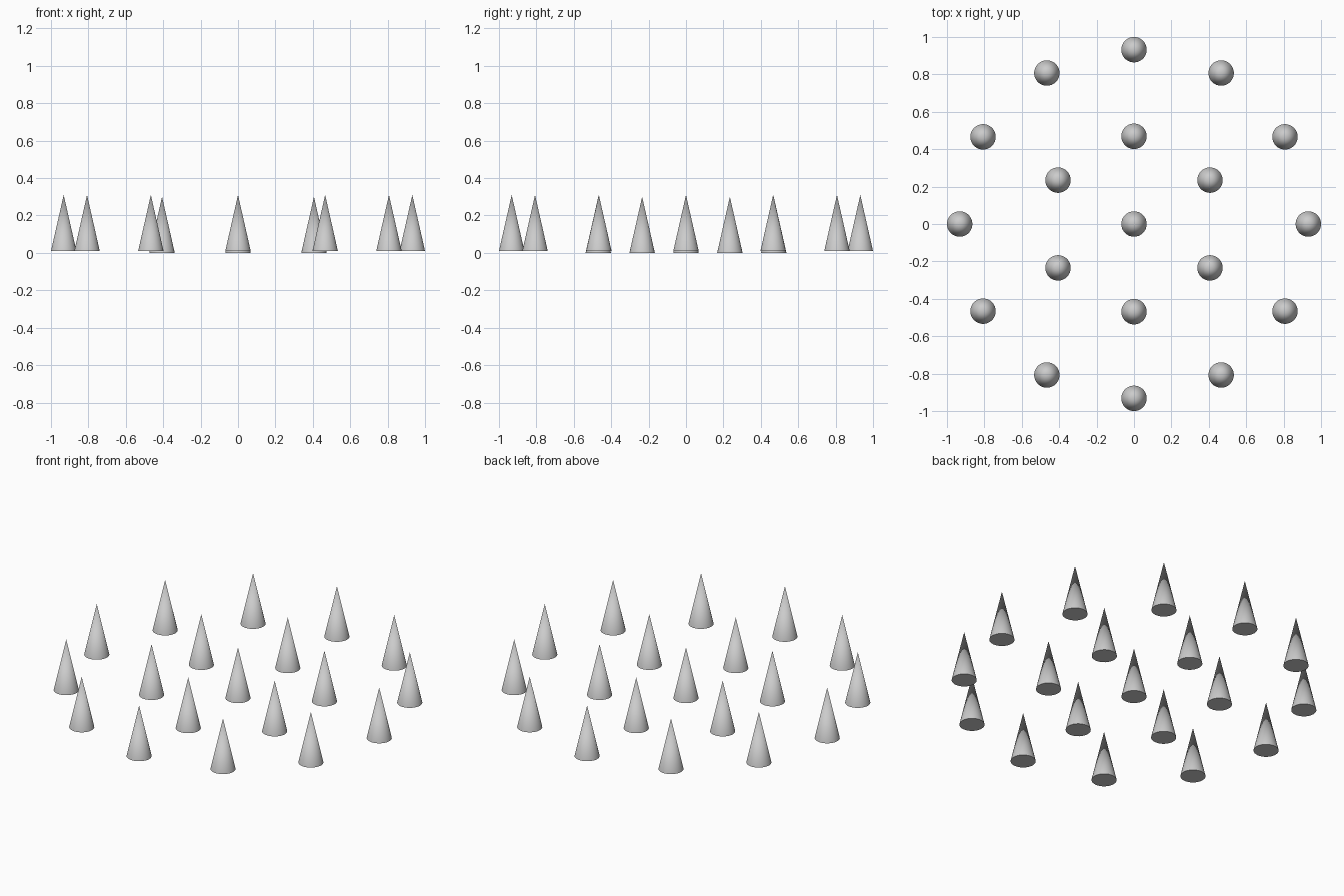
import bpy
from math import cos, sin, radians

if "Cube" in bpy.data.objects:
    bpy.data.objects.remove(bpy.data.objects["Cube"])

RADIUS, HEIGHT = 0.068, 0.30


def spike(name, x, y, base_z):
    bpy.ops.mesh.primitive_cone_add(vertices=32, radius1=RADIUS, radius2=0, depth=HEIGHT,
                                    location=(x, y, base_z + HEIGHT / 2))
    bpy.context.object.name = name
    bpy.ops.object.shade_smooth_by_angle(angle=radians(40))


def ring(name, count, radius, start, base_z):
    for i in range(count):
        a = radians(start + 360 * i / count)
        spike(f"{name}_{i + 1}", radius * cos(a), radius * sin(a), base_z)


# Centre cone
spike("centre_cone", 0, 0, 0.0)
# Inner ring of six
ring("inner_cone", 6, 0.469, 30, 0.0)
# Outer ring of twelve, slightly raised
ring("outer_cone", 12, 0.932, 0, 0.01)
